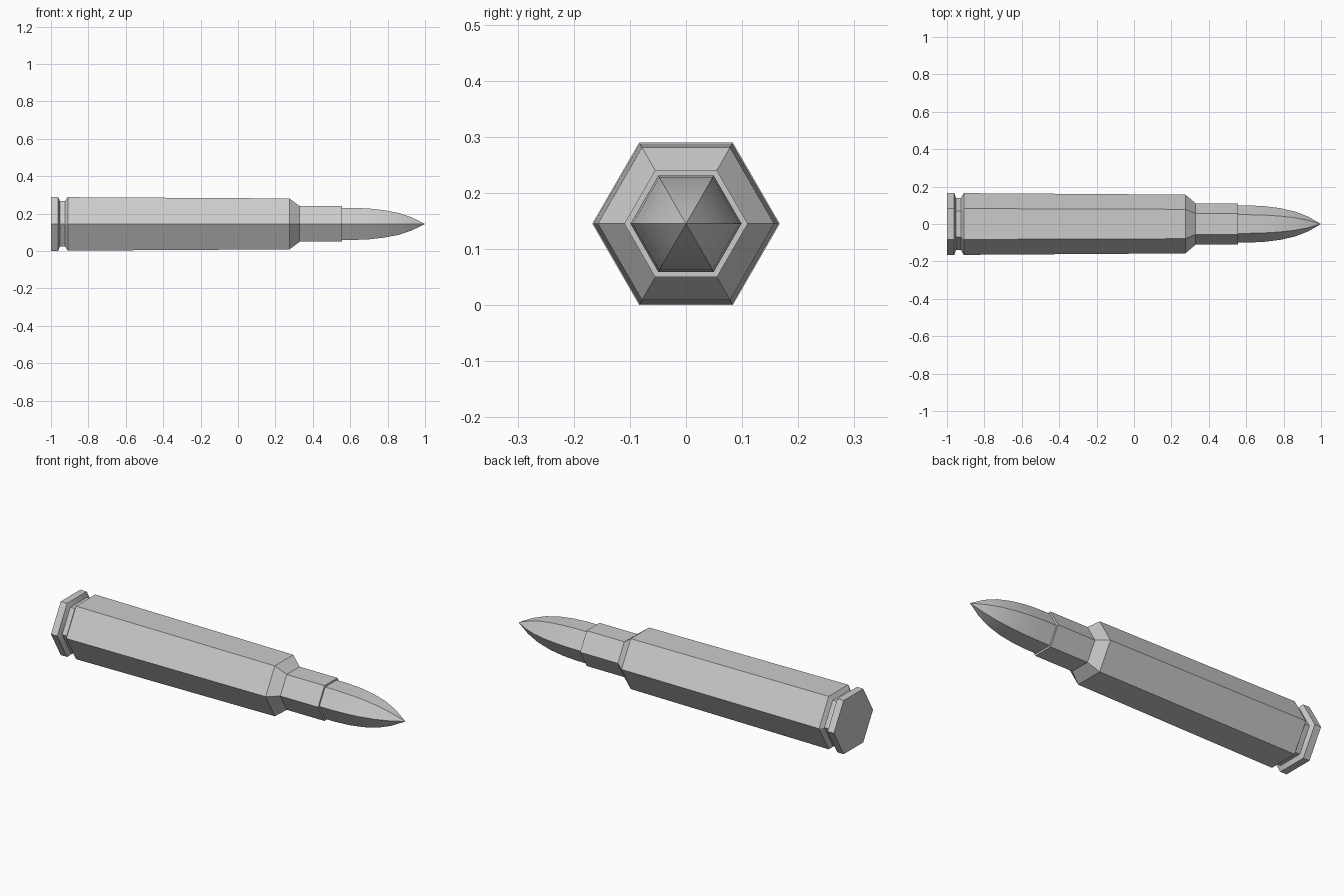
import bpy, bmesh, math

SIDES = 6
AXIS_Z = 0.145

cube = bpy.data.objects.get("Cube")
if cube:
    bpy.data.objects.remove(cube, do_unlink=True)

metal = bpy.data.materials.new("grey_metal")
metal.use_nodes = True
grey = (0.6, 0.6, 0.6, 1)
metal.diffuse_color = grey
metal.node_tree.nodes["Principled BSDF"].inputs["Base Color"].default_value = grey


def lathe(name, profile):
    """Turn (x, radius) points into a closed hexagonal solid along x."""
    bm = bmesh.new()
    rings = []
    for x, r in profile:
        if r == 0:
            rings.append([bm.verts.new((x, 0, AXIS_Z))] * SIDES)
            continue
        angles = [math.tau * i / SIDES for i in range(SIDES)]
        rings.append([bm.verts.new((x, r * math.cos(a), AXIS_Z + r * math.sin(a)))
                      for a in angles])
    for a, b in zip(rings, rings[1:]):
        for i in range(SIDES):
            j = (i + 1) % SIDES
            corners = [a[i], a[j], b[j], b[i]]
            bm.faces.new(list(dict.fromkeys(corners)))
    for ring in (rings[0], rings[-1]):
        if len(set(ring)) == SIDES:
            bm.faces.new(ring)
    bmesh.ops.recalc_face_normals(bm, faces=bm.faces)
    mesh = bpy.data.meshes.new(name)
    bm.to_mesh(mesh)
    bm.free()
    mesh.materials.append(metal)
    obj = bpy.data.objects.new(name, mesh)
    bpy.context.collection.objects.link(obj)
    bpy.ops.object.select_all(action='DESELECT')
    obj.select_set(True)
    bpy.context.view_layer.objects.active = obj
    bpy.ops.object.shade_smooth_by_angle(angle=math.radians(30))
    return obj


# Case: rim, extractor groove, tapering body, shoulder and neck
lathe("case", [(-1, 0.167), (-0.962, 0.167), (-0.952, 0.14), (-0.925, 0.14),
               (-0.91, 0.165), (0.275, 0.157), (0.33, 0.11), (0.555, 0.11)])

# Pointed tip with a curved nose, seated in the neck
lathe("pointed_tip", [(0.5, 0.099), (0.62, 0.099), (0.7, 0.095), (0.78, 0.085),
                      (0.86, 0.067), (0.93, 0.04), (1, 0)])
